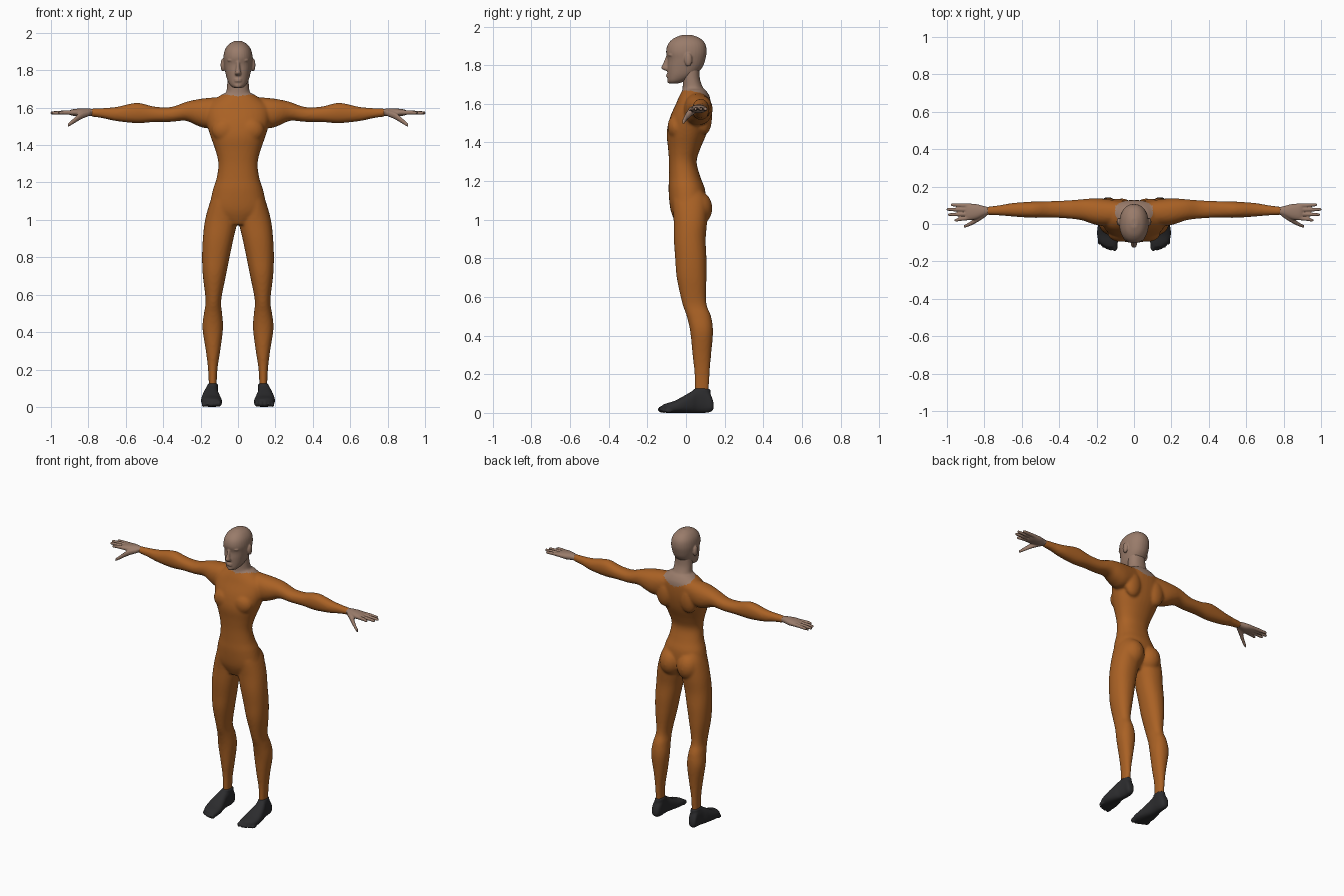
import bpy
import bmesh
from math import cos, sin, pi, copysign
from mathutils import Matrix, Vector

cube = bpy.data.objects.get("Cube")
if cube:
    bpy.data.objects.remove(cube, do_unlink=True)

X_AXIS, Y_AXIS, Z_AXIS = range(3)


def material(name, colour):
    mat = bpy.data.materials.new(name)
    mat.use_nodes = True
    mat.diffuse_color = (*colour, 1)
    mat.node_tree.nodes["Principled BSDF"].inputs["Base Color"].default_value = (*colour, 1)
    return mat


suit = material("orange suit", (.4, .12, .018))
skin = material("skin", (.32, .2, .145))
sock = material("black sock", (.025, .025, .027))


def refine(rings, steps=4):
    """Insert smoothly interpolated rings between the given ones."""
    rows = [Vector(r) for r in rings]
    result = []
    for i in range(len(rows) - 1):
        before, start, end = rows[max(i - 1, 0)], rows[i], rows[i + 1]
        after = rows[min(i + 2, len(rows) - 1)]
        for s in range(steps):
            t = s / steps
            result.append(start + (end - before) * t / 2
                          + (before * 2 - start * 5 + end * 4 - after) * t * t / 2
                          + (start * 3 - before - end * 3 + after) * t ** 3 / 2)
    return result + [rows[-1]]


def loft(bm, axis, rings, power=2.2, sides=32):
    """Closed tube; each ring is position, then low and high on the other axes."""
    loops = []
    for t, a_low, a_high, b_low, b_high in refine(rings):
        loop = []
        for k in range(sides):
            c, s = cos(2 * pi * k / sides), sin(2 * pi * k / sides)
            u = copysign(abs(c) ** (2 / power), c)
            v = copysign(abs(s) ** (2 / power), s)
            co = [(a_low + a_high + u * (a_high - a_low)) / 2,
                  (b_low + b_high + v * (b_high - b_low)) / 2]
            co.insert(axis, t)
            loop.append(bm.verts.new(co))
        loops.append(loop)
    for low, high in zip(loops, loops[1:]):
        for k in range(sides):
            n = (k + 1) % sides
            bm.faces.new((low[k], low[n], high[n], high[k]))
    bm.faces.new(loops[0])
    bm.faces.new(loops[-1])


def blob(bm, centre, radii):
    bmesh.ops.create_uvsphere(bm, u_segments=20, v_segments=12, radius=1,
                              matrix=Matrix.Translation(centre) @ Matrix.Diagonal((*radii, 1)))


def pair(bm, centre, radii):
    for side in (-1, 1):
        blob(bm, (side * centre[0], *centre[1:]), radii)


def symmetric(rings):
    return [(z, -w, w, front, back) for z, w, front, back in rings]


def mirror_copy(bm):
    copy = bmesh.ops.duplicate(bm, geom=bm.verts[:] + bm.edges[:] + bm.faces[:])
    verts = [g for g in copy["geom"] if isinstance(g, bmesh.types.BMVert)]
    bmesh.ops.scale(bm, vec=(-1, 1, 1), verts=verts)


def finish(bm, name, mats, voxel, smoothing, flip=False):
    """Fuse the overlapping forms into one smooth skin."""
    if flip:
        bmesh.ops.scale(bm, vec=(-1, 1, 1), verts=bm.verts[:])
    bmesh.ops.recalc_face_normals(bm, faces=bm.faces[:])
    mesh = bpy.data.meshes.new(name)
    bm.to_mesh(mesh)
    bm.free()
    obj = bpy.data.objects.new(name, mesh)
    bpy.context.scene.collection.objects.link(obj)
    remesh = obj.modifiers.new("fuse", 'REMESH')
    remesh.mode = 'VOXEL'
    remesh.voxel_size = voxel
    smooth = obj.modifiers.new("soften", 'SMOOTH')
    smooth.factor = .5
    smooth.iterations = smoothing
    bpy.context.view_layer.update()
    graph = bpy.context.evaluated_depsgraph_get()
    fused = bpy.data.meshes.new_from_object(obj.evaluated_get(graph))
    obj.modifiers.clear()
    obj.data = fused
    bpy.data.meshes.remove(mesh)
    fused.name = name
    fused.materials.clear()
    for mat in mats:
        fused.materials.append(mat)
    for face in fused.polygons:
        face.use_smooth = True
        face.material_index = 0
    return obj


# Body: one leg and one arm, mirrored, then the trunk and neck
body = bmesh.new()
loft(body, Z_AXIS, [
    (.09, .115, .155, .045, .118), (.2, .11, .16, .044, .122), (.3, .095, .172, .034, .13),
    (.42, .08, .19, .022, .14), (.5, .085, .182, .004, .13), (.57, .09, .173, -.02, .105),
    (.7, .065, .188, -.048, .106), (.8, .045, .192, -.056, .106), (.9, .024, .188, -.063, .102),
    (1, .003, .176, -.064, .11), (1.1, .005, .148, -.07, .11), (1.16, .02, .12, -.06, .08)])
loft(body, X_AXIS, [
    (.06, 0, .12, 1.52, 1.66), (.16, -.01, .135, 1.49, 1.652), (.22, 0, .137, 1.505, 1.644),
    (.28, .02, .132, 1.53, 1.63), (.36, .03, .126, 1.524, 1.603), (.45, .034, .122, 1.523, 1.606),
    (.54, .033, .12, 1.517, 1.626), (.65, .04, .112, 1.528, 1.604), (.72, .046, .1, 1.543, 1.598),
    (.79, .048, .092, 1.553, 1.595)])
mirror_copy(body)
loft(body, Z_AXIS, symmetric([
    (.975, .06, -.05, .06), (1.05, .145, -.08, .1), (1.15, .137, -.09, .1),
    (1.22, .115, -.088, .075), (1.3, .105, -.088, .055), (1.37, .12, -.093, .075),
    (1.45, .148, -.1, .108), (1.53, .17, -.083, .125), (1.6, .17, -.052, .128),
    (1.64, .13, -.035, .122), (1.675, .08, -.015, .1)]))
loft(body, Z_AXIS, symmetric([
    (1.58, .08, -.02, .11), (1.64, .075, -.025, .108), (1.68, .063, -.018, .09),
    (1.73, .058, -.018, .072), (1.8, .055, -.03, .07)]))
pair(body, (.065, .06, 1.06), (.075, .077, .09))
pair(body, (.07, -.05, 1.48), (.07, .046, .065))
pair(body, (.09, .095, 1.53), (.06, .04, .09))
body_obj = finish(body, "body_suit", (suit, skin), .008, 6)
for face in body_obj.data.polygons:
    x, y, z = face.center
    if abs(x) < .1 and z > 1.65 - .35 * y + .3 * abs(x):
        face.material_index = 1

# Head with brow, eyes, nose, lips, chin and ears
head = bmesh.new()
loft(head, Z_AXIS, symmetric([
    (1.706, .024, -.085, -.04), (1.72, .042, -.094, .0), (1.75, .058, -.096, .05),
    (1.79, .068, -.097, .085), (1.83, .075, -.095, .1), (1.87, .078, -.103, .107),
    (1.91, .07, -.093, .1), (1.94, .048, -.063, .073), (1.957, .018, -.02, .03)]))
loft(head, Z_AXIS, symmetric([
    (1.772, .014, -.108, -.08), (1.785, .017, -.128, -.08), (1.81, .011, -.118, -.08),
    (1.85, .009, -.102, -.08)]), sides=16)
pair(head, (.032, -.076, 1.853), (.026, .018, .007))
pair(head, (.031, -.071, 1.833), (.014, .015, .008))
pair(head, (.081, .012, 1.828), (.012, .02, .035))
for height in (1.742, 1.752):
    blob(head, (0, -.09, height), (.022, .014, .005))
blob(head, (0, -.085, 1.718), (.02, .013, .013))
finish(head, "head", (skin,), .0045, 3)

# Hands and feet, one of each per side
fingers = {"index": (.032, .02, .96), "middle": (.053, .05, .995),
           "ring": (.076, .078, 1.003), "little": (.098, .103, .98)}
for side, flip in (("left", False), ("right", True)):
    hand = bmesh.new()
    loft(hand, X_AXIS, [
        (.765, .053, .088, 1.558, 1.59), (.8, .044, .095, 1.555, 1.596),
        (.84, .026, .106, 1.552, 1.596), (.88, .02, .109, 1.556, 1.592),
        (.9, .024, .106, 1.562, 1.586)])
    for root, tip, reach in fingers.values():
        loft(hand, X_AXIS, [
            (.87, root - .011, root + .011, 1.562, 1.586),
            (.93, (root + tip) / 2 - .01, (root + tip) / 2 + .01, 1.563, 1.585),
            (reach - .01, tip - .008, tip + .008, 1.563, 1.581),
            (reach, tip - .004, tip + .004, 1.568, 1.577)], sides=12)
    loft(hand, X_AXIS, [
        (.79, .04, .07, 1.558, 1.588), (.84, .008, .04, 1.537, 1.575),
        (.88, -.012, .01, 1.513, 1.542), (.91, -.022, -.006, 1.495, 1.515)], sides=12)
    finish(hand, side + "_hand", (skin,), .0045, 3, flip)

    foot = bmesh.new()
    loft(foot, Y_AXIS, [
        (-.125, .095, .15, .008, .04), (-.1, .086, .185, 0, .05), (-.06, .086, .197, 0, .062),
        (-.02, .093, .195, 0, .083), (.03, .104, .183, 0, .112), (.06, .106, .172, 0, .13),
        (.1, .106, .166, 0, .13), (.13, .112, .165, .006, .09), (.143, .125, .155, .02, .05)],
        power=2.5)
    loft(foot, Z_AXIS, [(.03, .108, .165, .03, .13), (.09, .107, .163, .036, .128),
                        (.125, .108, .162, .038, .126)])
    for toe in range(5):
        size = .018 - .0018 * toe
        blob(foot, (.102 + .021 * toe, -.122 + .004 * toe * toe / 2, size),
             (size * .8, .024, size))
    finish(foot, side + "_foot", (sock,), .006, 3, flip)
